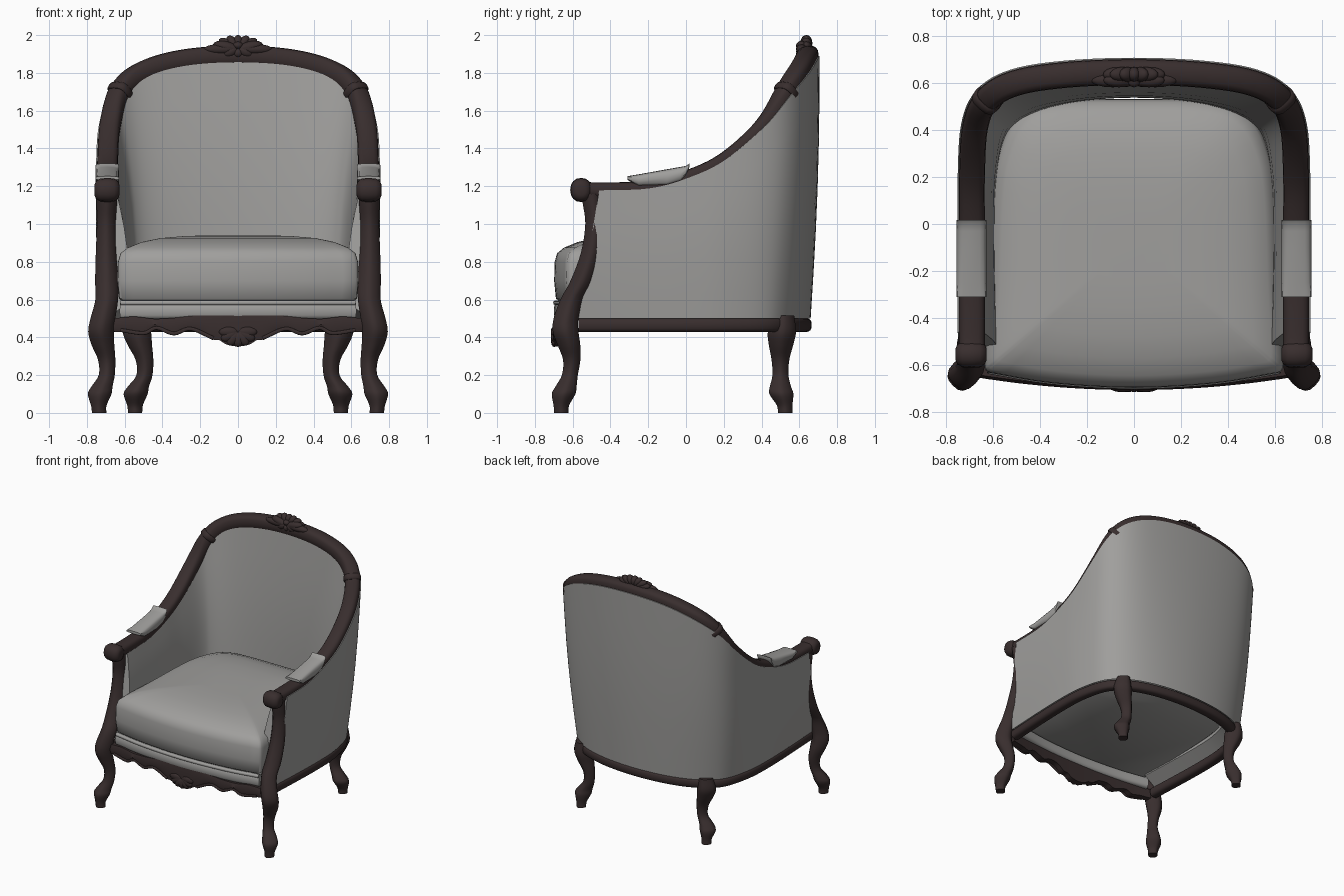
import bpy, bmesh
from math import sin, cos, pi, radians, copysign
from mathutils import Vector, Matrix

cube = bpy.data.objects.get("Cube")
if cube:
    bpy.data.objects.remove(cube)


def material(name, colour):
    m = bpy.data.materials.new(name)
    m.use_nodes = True
    m.diffuse_color = colour
    bsdf = m.node_tree.nodes["Principled BSDF"]
    bsdf.inputs["Base Color"].default_value = colour
    bsdf.inputs["Roughness"].default_value = 0.7
    return m


WOOD = material("dark wood", (0.04, 0.027, 0.027, 1))
FABRIC = material("grey fabric", (0.35, 0.345, 0.335, 1))


def finish(name, bm, mat, mirror=False, angle=40):
    bmesh.ops.recalc_face_normals(bm, faces=bm.faces)
    mesh = bpy.data.meshes.new(name)
    bm.to_mesh(mesh)
    bm.free()
    mesh.materials.append(mat)
    ob = bpy.data.objects.new(name, mesh)
    bpy.context.collection.objects.link(ob)
    bpy.ops.object.select_all(action='DESELECT')
    ob.select_set(True)
    bpy.context.view_layer.objects.active = ob
    bpy.ops.object.shade_smooth_by_angle(angle=radians(angle))
    if mirror:
        ob.modifiers.new("Mirror", 'MIRROR')


def spline(points, steps=6):
    """Smooth path through the points."""
    p = [Vector(q) for q in points]
    p = [2 * p[0] - p[1]] + p + [2 * p[-1] - p[-2]]
    out = []
    for a, b, c, d in zip(p, p[1:], p[2:], p[3:]):
        for i in range(steps):
            t = i / steps
            out.append(b + (c - a) * t / 2 + (2 * a - 5 * b + 4 * c - d) * t**2 / 2
                       + (3 * b - a - 3 * c + d) * t**3 / 2)
    return out + [p[-2]]


def both_sides(points):
    """Extend a half path ending at x = 0 to its mirrored half."""
    return points + [(-q[0], *q[1:]) for q in reversed(points[:-1])]


def normals(path):
    """Tangent and outward plan normal at each path point."""
    out = []
    for i in range(len(path)):
        t = (path[min(i + 1, len(path) - 1)] - path[max(i - 1, 0)]).normalized()
        out.append((t, Vector((t.y, -t.x, 0)).normalized()))
    return out


def loft(name, rings, mat, mirror=False, angle=40):
    """Skin closed rings of points and cap both ends."""
    bm = bmesh.new()
    vs = [[bm.verts.new(co) for co in ring] for ring in rings]
    n = len(vs[0])
    for r, s in zip(vs, vs[1:]):
        for i in range(n):
            bm.faces.new((r[i], r[(i + 1) % n], s[(i + 1) % n], s[i]))
    bm.faces.new(vs[0])
    bm.faces.new(vs[-1])
    finish(name, bm, mat, mirror, angle)


def section(c, a, b, power=0.7, sides=16):
    """Rounded square ring around c with half axes a and b."""
    ring = []
    for i in range(sides):
        u, v = cos(2 * pi * i / sides), sin(2 * pi * i / sides)
        ring.append(Vector(c) + Vector(a) * copysign(abs(u)**power, u)
                    + Vector(b) * copysign(abs(v)**power, v))
    return ring


def sweep(name, path, wide, high, mat, mirror=False):
    rings = [section(c, n * wide, n.cross(t) * high)
             for c, (t, n) in zip(path, normals(path))]
    loft(name, rings, mat, mirror)


# Top rail: arms rising into the arched back, thicker towards the top
def rail_section(c, t, n, scale=1):
    high = 0.042 + 0.012 * min(1, max(0, (c.z - 1.4) / 0.35))
    return section(c, n * 0.055 * scale, n.cross(t) * high * scale)


arm = [(0.69, -0.46, 1.178), (0.69, -0.2, 1.188), (0.69, 0, 1.24), (0.69, 0.2, 1.335),
       (0.677, 0.41, 1.52), (0.625, 0.53, 1.70), (0.505, 0.6, 1.807),
       (0.29, 0.635, 1.87), (0, 0.647, 1.89)]
rail = spline(both_sides([(0.69, -0.56, 1.185)] + arm))
loft("top_rail", [rail_section(c, *f) for c, f in zip(rail, normals(rail))], WOOD)
top = spline(both_sides(arm))
frames = normals(top)

# Thin collars where the arms meet the back
loft("rail_collar", [rail_section(top[30].lerp(top[31], k), *frames[30], s) for k, s in (
    (-0.6, 1.03), (-0.4, 1.13), (0.1, 1.16), (0.6, 1.13), (0.8, 1.03))], WOOD, True)

# Rounded arm ends
loft("arm_end", [section((x, -0.555, 1.18), (0, r, 0), (0, 0, r * 1.1), 0.9)
                 for x, r in ((0.628, 0.025), (0.635, 0.043), (0.655, 0.055),
                              (0.69, 0.058), (0.73, 0.055), (0.752, 0.043),
                              (0.76, 0.025))], WOOD, True, 60)

# Upholstered shell wrapping sides and back
base = [(0.70, -0.57, 0.5), (0.715, -0.25, 0.5), (0.72, 0, 0.5), (0.71, 0.2, 0.5),
        (0.665, 0.39, 0.5), (0.59, 0.5, 0.5), (0.45, 0.585, 0.5),
        (0.25, 0.64, 0.5), (0, 0.66, 0.5)]
low = spline(both_sides(base))
rings = []
for p, (_, n), q, (_, m) in zip(low, normals(low), top, frames):
    steps = [k / 6 for k in range(7)]
    inside = p - n * 0.12 + Vector((0, 0, 0.08))
    outer = [p.lerp(q + m * 0.061, s) + n * 0.013 * sin(pi * s) for s in steps]
    inner = [inside.lerp(q - m * 0.045, s) - n * 0.025 * sin(pi * s) for s in steps]
    rings.append(outer + inner[::-1])
loft("upholstered_shell", rings, FABRIC)

# Lower rail under the shell
sweep("lower_rail", [p - n * 0.032 - Vector((0, 0, 0.035))
                     for p, (_, n) in zip(low, normals(low))], 0.037, 0.037, WOOD)

# Seat cushion with a bowed front
half = [(0.62, -0.63, 0), (0.635, -0.58, 0), (0.62, -0.3, 0), (0.605, 0.1, 0),
        (0.575, 0.3, 0), (0.5, 0.45, 0), (0.35, 0.52, 0), (0, 0.53, 0)]
front = spline([(-0.62, -0.63, 0), (-0.35, -0.675, 0), (0, -0.695, 0), (0.35, -0.675, 0),
                (0.62, -0.63, 0)], 4)
outline = spline(both_sides(half), 4) + front[1:-1]
mid = Vector((0, -0.08, 0))
loft("seat_cushion", [[mid + (p - mid) * s + Vector((0, 0, z)) for p in outline]
                      for z, s in ((0.59, 0.96), (0.605, 0.99), (0.7, 1.005), (0.8, 1),
                                   (0.845, 0.98), (0.875, 0.92), (0.905, 0.8), (0.925, 0.65),
                                   (0.936, 0.45), (0.94, 0.25))], FABRIC, angle=50)

# Padded border and piping along the seat front
sweep("seat_border", [p + Vector((0, 0.03, 0.54)) for p in front], 0.035, 0.045, FABRIC)
sweep("seat_piping", [p + Vector((0, 0.008, 0.583)) for p in front], 0.016, 0.012, FABRIC)

# Arm pads
loft("arm_pad", [section((0.692, y, z), (0.063, 0, 0), (0, 0, h), 0.6) for y, z, h in (
    (-0.31, 1.243, 0.01), (-0.25, 1.231, 0.032), (-0.1, 1.245, 0.045), (-0.03, 1.262, 0.04),
    (0, 1.283, 0.025), (0.018, 1.31, 0.01))], FABRIC, True)


# Cabriole legs; the front ones run up into the arm posts
def leg(name, stations):
    rings = []
    for z, x, y, r in spline(stations, 4):
        d = r * 0.71
        rings.append(section((x, y, z), (d, -d, 0), (d, d, 0)))
    loft(name, rings, WOOD, True)


leg("front_leg_and_post", [
    (0, 0.735, -0.66, 0.034), (0.04, 0.737, -0.66, 0.037), (0.1, 0.732, -0.648, 0.056),
    (0.14, 0.72, -0.635, 0.05), (0.2, 0.695, -0.615, 0.038), (0.28, 0.695, -0.605, 0.041),
    (0.36, 0.715, -0.62, 0.054), (0.43, 0.725, -0.637, 0.061), (0.5, 0.715, -0.635, 0.059),
    (0.6, 0.695, -0.605, 0.054), (0.7, 0.695, -0.55, 0.055), (0.85, 0.697, -0.5, 0.05),
    (1, 0.697, -0.483, 0.045), (1.1, 0.695, -0.492, 0.048), (1.16, 0.695, -0.5, 0.05)])
leg("back_leg", [
    (0, 0.545, 0.525, 0.034), (0.04, 0.545, 0.522, 0.037), (0.1, 0.542, 0.505, 0.057),
    (0.14, 0.527, 0.5, 0.05), (0.2, 0.495, 0.5, 0.038), (0.28, 0.495, 0.5, 0.042),
    (0.36, 0.52, 0.503, 0.058), (0.43, 0.535, 0.508, 0.067), (0.515, 0.535, 0.517, 0.05)])


# Carved front apron with a scalloped lower edge
def bow(x):
    return -0.695 + 0.12 * x * x


edge = [(0.66, 0.43, 0.5), (0.56, 0.425, 0.51), (0.5, 0.415, 0.505), (0.44, 0.44, 0.498),
        (0.34, 0.412, 0.503), (0.28, 0.435, 0.51), (0.2, 0.43, 0.518), (0.14, 0.39, 0.52),
        (0.1, 0.385, 0.522), (0.06, 0.362, 0.525), (0, 0.352, 0.525)]
loft("front_apron", [[(x, bow(x) + dy, z) for dy, z in (
    (0, lo), (-0.012, (lo + hi) / 2), (0, hi), (0.05, hi), (0.05, lo))]
    for x, lo, hi in spline(both_sides(edge), 4)], WOOD)
sweep("apron_scroll", spline([(x, bow(x) - 0.003, z) for x, z in (
    (0.62, 0.438), (0.5, 0.422), (0.43, 0.45), (0.34, 0.42), (0.25, 0.445), (0.13, 0.395))]),
    0.009, 0.01, WOOD, True)


# Shell carvings: overlapping ribs spread like a fan
def fan(name, centre, reach, direction, count, width, depth):
    bm = bmesh.new()
    for i in range(count):
        a = (i / (count - 1) - 0.5) * pi
        off = Vector((sin(a) * width, 0, cos(a) * reach * direction))
        lean = Matrix.Rotation(Vector((0, 0, 1)).angle(off) * copysign(1, a), 4, 'Y')
        m = (Matrix.Translation(Vector(centre) + off * 0.5) @ lean
             @ Matrix.Diagonal((0.028, depth, off.length * 0.52, 1)))
        bmesh.ops.create_uvsphere(bm, u_segments=12, v_segments=8, radius=1, matrix=m)
    finish(name, bm, WOOD)


fan("apron_shell", (0, -0.698, 0.43), 0.08, -1, 7, 0.1, 0.018)
fan("crest_shell", (0, 0.637, 1.92), 0.079, 1, 9, 0.14, 0.032)
fan("crest_leaf", (0, 0.612, 1.925), 0.04, 1, 5, 0.18, 0.03)
fan("crest_drop", (0, 0.607, 1.93), 0.05, -1, 5, 0.11, 0.024)
